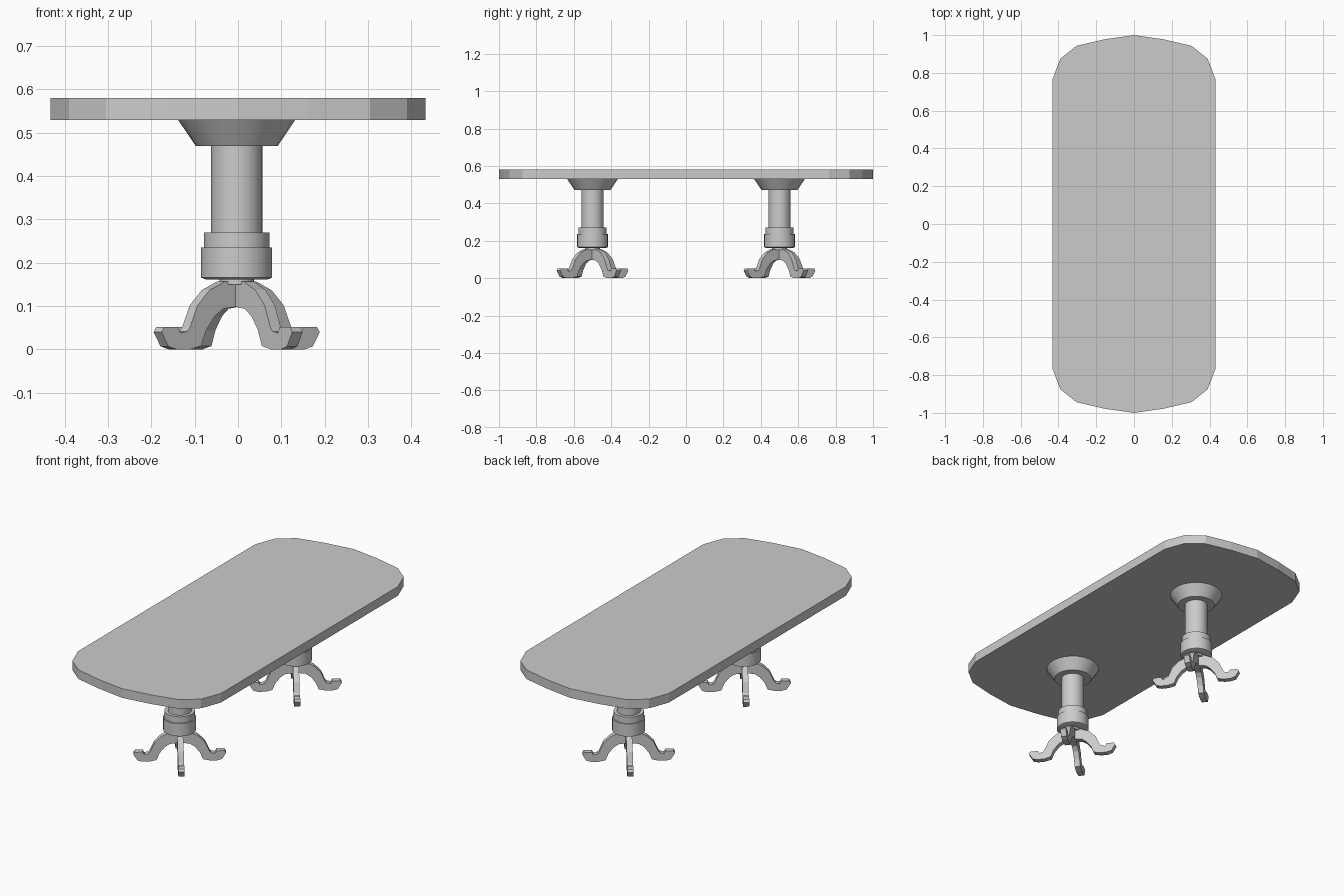
import bpy, bmesh, math
from mathutils import Matrix, Vector

cube = bpy.data.objects.get("Cube")
if cube:
    bpy.data.objects.remove(cube, do_unlink=True)

grey = bpy.data.materials.new("plain grey")
grey.use_nodes = True
colour = (0.6, 0.6, 0.6, 1)
grey.diffuse_color = colour
grey.node_tree.nodes["Principled BSDF"].inputs["Base Color"].default_value = colour


def add_object(name, bm, smooth=False):
    bmesh.ops.recalc_face_normals(bm, faces=bm.faces)
    mesh = bpy.data.meshes.new(name)
    bm.to_mesh(mesh)
    bm.free()
    mesh.materials.append(grey)
    obj = bpy.data.objects.new(name, mesh)
    bpy.context.collection.objects.link(obj)
    if smooth:
        bpy.ops.object.select_all(action="DESELECT")
        obj.select_set(True)
        bpy.context.view_layer.objects.active = obj
        bpy.ops.object.shade_smooth_by_angle(angle=math.radians(30))
    return obj


def extrude_outline(points, depth):
    """Solid prism from an outline of 3D points, pushed along a vector."""
    bm = bmesh.new()
    face = bm.faces.new([bm.verts.new(p) for p in points])
    result = bmesh.ops.extrude_face_region(bm, geom=[face], use_keep_orig=True)
    moved = [g for g in result["geom"] if isinstance(g, bmesh.types.BMVert)]
    bmesh.ops.translate(bm, verts=moved, vec=depth)
    return bm


def lathe(name, profile, centre, sides=24):
    """Turned part from (radius, height) points."""
    bm = bmesh.new()
    verts = [bm.verts.new((r, 0, z)) for r, z in profile]
    edges = [bm.edges.new(pair) for pair in zip(verts, verts[1:])]
    bmesh.ops.spin(bm, geom=verts + edges, axis=(0, 0, 1), cent=(0, 0, 0),
                   steps=sides, angle=math.tau)
    bmesh.ops.remove_doubles(bm, verts=bm.verts, dist=0.0005)
    bmesh.ops.translate(bm, verts=bm.verts, vec=centre)
    return add_object(name, bm, smooth=True)


# Table top: one quarter outline mirrored to all corners
quarter = [(0.432, 0.765), (0.39, 0.875), (0.305, 0.943), (0.16, 0.977)]
half = quarter + [(0, 1)] + [(-x, y) for x, y in reversed(quarter)]
outline = half + [(-x, -y) for x, y in half]
add_object("table_top", extrude_outline([(x, y, 0.53) for x, y in outline],
                                        Vector((0, 0, 0.05))))

# Turned pedestal parts and the side shape of a leg
flare = [(0, 0.47), (0.095, 0.47), (0.136, 0.531), (0, 0.531)]
column = [(0, 0.26), (0.059, 0.26), (0.059, 0.48), (0, 0.48)]
collar = [(0, 0.15), (0.04, 0.15), (0.04, 0.161), (0.07, 0.161), (0.082, 0.166),
          (0.082, 0.235), (0.076, 0.235), (0.076, 0.27), (0, 0.27)]
leg = [(0, 0.158), (0.045, 0.157), (0.09, 0.137), (0.125, 0.102), (0.147, 0.052),
       (0.155, 0.042), (0.175, 0.038), (0.183, 0.052), (0.222, 0.052), (0.23, 0.04),
       (0.21, 0.007), (0.185, 0), (0.15, 0), (0.115, 0.008), (0.1, 0.045),
       (0.075, 0.077), (0.05, 0.094), (0, 0.1)]
leg_width = 0.03

for end, y in (("front", -0.5), ("back", 0.5)):
    centre = Vector((-0.003, y, 0))
    lathe(end + "_flare", flare, centre)
    lathe(end + "_column", column, centre)
    lathe(end + "_collar", collar, centre)
    # Four curved legs around the pedestal
    for i in range(4):
        bm = extrude_outline([(r, -leg_width / 2, z) for r, z in leg],
                             Vector((0, leg_width, 0)))
        turn = Matrix.Rotation(math.radians(37.5 + 90 * i), 4, "Z")
        bmesh.ops.transform(bm, verts=bm.verts, matrix=Matrix.Translation(centre) @ turn)
        add_object(f"{end}_leg_{i + 1}", bm)
